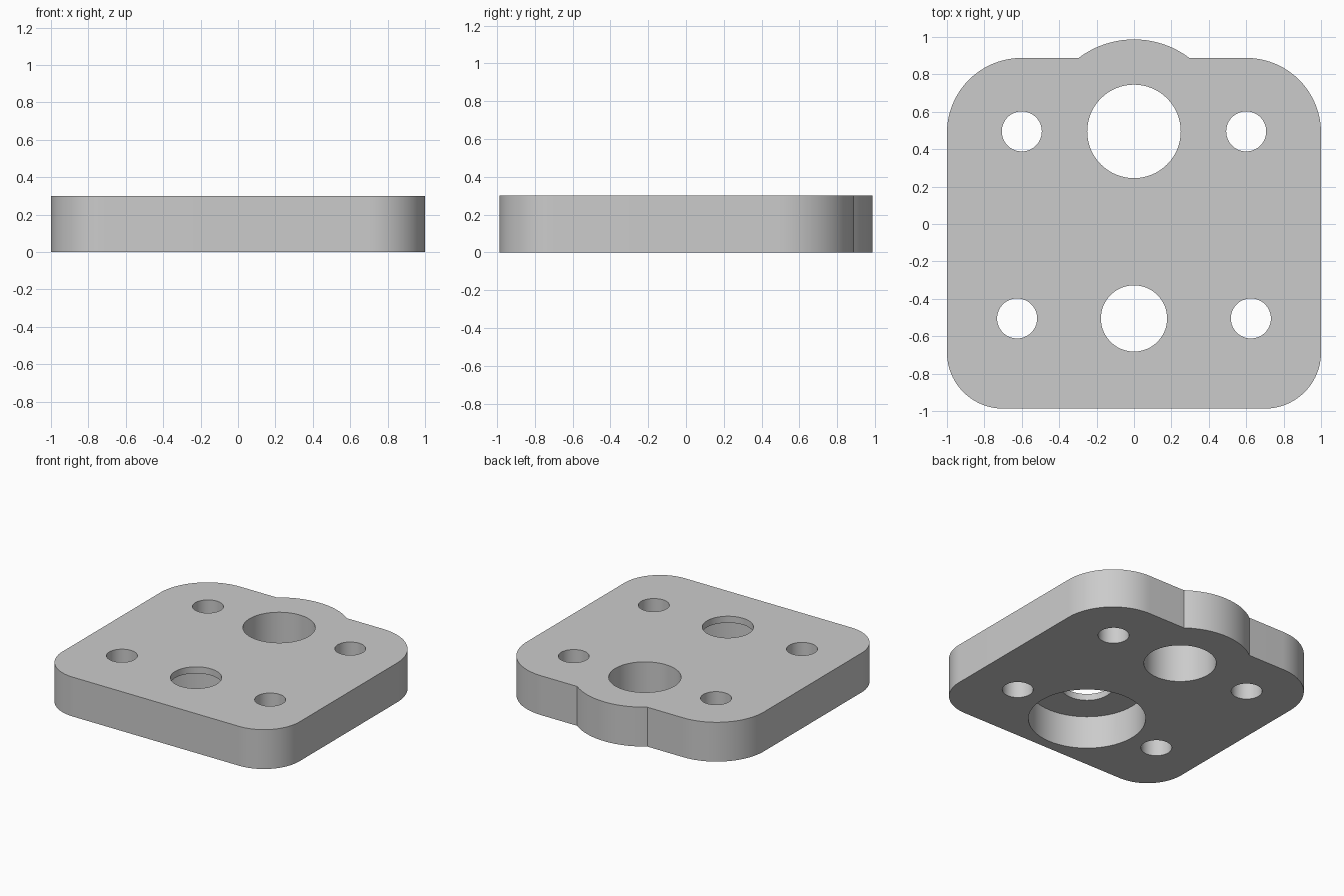
import bpy
import bmesh
from math import sin, cos, pi, atan2, radians

cube = bpy.data.objects.get("Cube")
if cube:
    bpy.data.objects.remove(cube, do_unlink=True)

HEIGHT = 0.3
BACK, FRONT = 0.888, -0.987     # straight back and front edges
BORE_Y, LOW_Y = 0.495, -0.505   # rows of holes
BUMP_R = 0.492


def arc(cx, cy, r, start, end, steps=24):
    """Points along an arc, angles in radians."""
    return [(cx + r * cos(start + (end - start) * i / steps),
             cy + r * sin(start + (end - start) * i / steps))
            for i in range(steps + 1)]


def prism(name, outline, z0, z1):
    """Extrude a closed outline from z0 to z1."""
    bm = bmesh.new()
    face = bm.faces.new([bm.verts.new((x, y, z0)) for x, y in outline])
    result = bmesh.ops.extrude_face_region(bm, geom=[face])
    top = [v for v in result["geom"] if isinstance(v, bmesh.types.BMVert)]
    bmesh.ops.translate(bm, verts=top, vec=(0, 0, z1 - z0))
    bmesh.ops.recalc_face_normals(bm, faces=bm.faces)
    mesh = bpy.data.meshes.new(name)
    bm.to_mesh(mesh)
    bm.free()
    obj = bpy.data.objects.new(name, mesh)
    bpy.context.collection.objects.link(obj)
    return obj


# Plate outline: rounded corners and a bump around the large bore
bump_angle = atan2(BACK - BORE_Y, (BUMP_R ** 2 - (BACK - BORE_Y) ** 2) ** 0.5)
r_back, r_front = 0.4, 0.3
outline = (
    arc(1 - r_front, FRONT + r_front, r_front, -pi / 2, 0)
    + arc(1 - r_back, BACK - r_back, r_back, 0, pi / 2)
    + arc(0, BORE_Y, BUMP_R, bump_angle, pi - bump_angle)
    + arc(r_back - 1, BACK - r_back, r_back, pi / 2, pi)
    + arc(r_front - 1, FRONT + r_front, r_front, pi, 3 * pi / 2)
)
plate = prism("mounting_plate", outline, 0, HEIGHT)

steel = bpy.data.materials.new("plain grey")
steel.use_nodes = True
grey = (0.6, 0.6, 0.6, 1)
steel.diffuse_color = grey
steel.node_tree.nodes["Principled BSDF"].inputs["Base Color"].default_value = grey
plate.data.materials.append(steel)

# Holes: x, y, radius, top of cut
through = HEIGHT + 0.1
holes = [(0, BORE_Y, 0.25, through), (0, LOW_Y, 0.177, through),
         (0, LOW_Y, 0.405, HEIGHT - 0.05)]      # last one is the counterbore
for side in (-1, 1):
    holes.append((side * 0.6, BORE_Y, 0.107, through))
    holes.append((side * 0.625, LOW_Y, 0.107, through))

bpy.ops.object.select_all(action="DESELECT")
bpy.context.view_layer.objects.active = plate
plate.select_set(True)
for x, y, radius, top in holes:
    cutter = prism("hole_cutter", arc(x, y, radius, 0, 2 * pi, 64)[:-1], -0.1, top)
    cutter.hide_render = True
    cut = plate.modifiers.new("hole", "BOOLEAN")
    cut.operation = "DIFFERENCE"
    cut.solver = "EXACT"
    cut.object = cutter
    bpy.ops.object.modifier_apply(modifier=cut.name)
    bpy.data.objects.remove(cutter, do_unlink=True)

bpy.ops.object.shade_smooth_by_angle(angle=radians(30))
